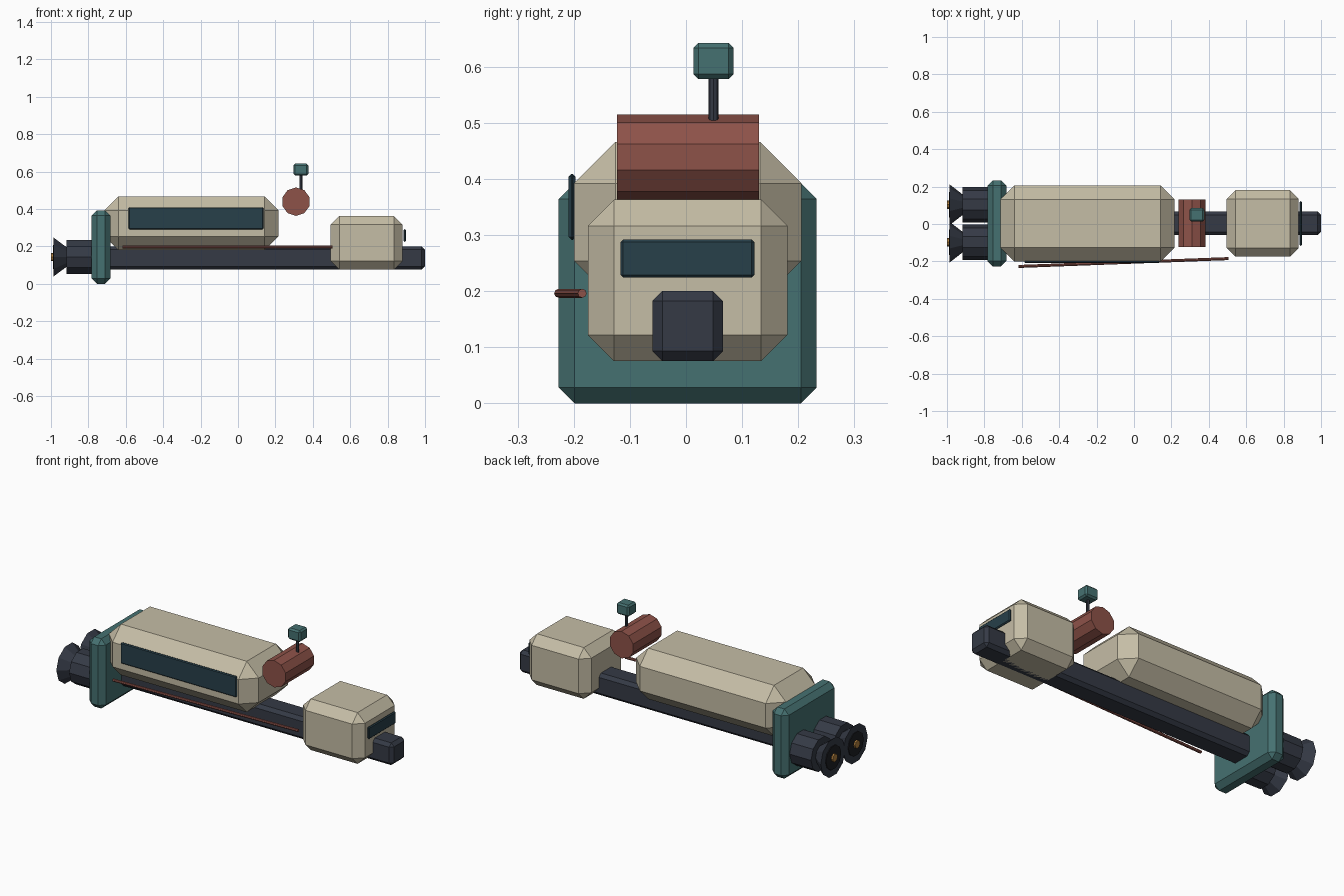
import bpy
import bmesh
from mathutils import Vector, Matrix

if "Cube" in bpy.data.objects:
    bpy.data.objects.remove(bpy.data.objects["Cube"])


def material(name, rgb):
    m = bpy.data.materials.new(name)
    m.diffuse_color = (*rgb, 1)
    m.use_nodes = True
    m.node_tree.nodes["Principled BSDF"].inputs["Base Color"].default_value = m.diffuse_color
    return m


CREAM = material("cream", (0.56, 0.51, 0.38))
TEAL = material("teal", (0.06, 0.165, 0.165))
SLATE = material("slate", (0.035, 0.042, 0.06))
BLACK = material("black", (0.012, 0.013, 0.016))
GLASS = material("glass", (0.02, 0.05, 0.068))
RED = material("red", (0.27, 0.085, 0.066))
AMBER = material("amber", (0.45, 0.22, 0.05))


def finish(name, bm, mat):
    me = bpy.data.meshes.new(name)
    bm.to_mesh(me)
    bm.free()
    me.materials.append(mat)
    ob = bpy.data.objects.new(name, me)
    bpy.context.collection.objects.link(ob)
    return ob


def box(name, lo, hi, chamfer, mat):
    """Chamfered box between two corners."""
    lo, hi = Vector(lo), Vector(hi)
    bm = bmesh.new()
    bmesh.ops.create_cube(bm, size=1, matrix=Matrix.Translation((lo + hi) / 2)
                          @ Matrix.Diagonal((*(hi - lo), 1)))
    ob = finish(name, bm, mat)
    b = ob.modifiers.new("chamfer", 'BEVEL')
    b.width = chamfer
    b.segments = 1
    return ob


def rod(name, a, b, r1, r2, sides, mat):
    """Capped cylinder or cone from a (radius r1) to b (radius r2)."""
    a, b = Vector(a), Vector(b)
    d = b - a
    rot = Vector((0, 0, 1)).rotation_difference(d).to_matrix().to_4x4()
    # align a vertex with the local y axis
    spin = Matrix.Rotation(1.5707963, 4, 'Z')
    bm = bmesh.new()
    bmesh.ops.create_cone(bm, cap_ends=True, segments=sides, radius1=r1, radius2=r2,
                          depth=d.length,
                          matrix=Matrix.Translation((a + b) / 2) @ rot @ spin)
    # make sure the polygon has the wanted roll: a vertex along z for y-axis rods, along y for x-axis rods
    axis = d.normalized()
    ref = Vector((0, 0, 1)) if abs(axis.y) > 0.9 else Vector((0, 1, 0))
    ref = (ref - axis * ref.dot(axis)).normalized()
    v = bm.verts[:][0].co - a
    v = (v - axis * v.dot(axis)).normalized()
    angle = v.angle(ref) * (1 if v.cross(ref).dot(axis) >= 0 else -1)
    bmesh.ops.rotate(bm, verts=bm.verts, cent=a, matrix=Matrix.Rotation(angle, 3, axis))
    return finish(name, bm, mat)


# Long central beam and rear bulkhead
box("spine_beam", (-0.70, -0.06, 0.075), (1.0, 0.066, 0.20), 0.018, SLATE)
box("rear_bulkhead", (-0.783, -0.227, 0.0), (-0.683, 0.233, 0.392), 0.028, TEAL)

# Cargo hull with side window
box("cargo_hull", (-0.714, -0.20, 0.18), (0.217, 0.206, 0.466), 0.074, CREAM)
box("side_window", (-0.585, -0.209, 0.291), (0.136, -0.197, 0.409), 0.005, GLASS)

# Cabin with front window
box("cabin", (0.495, -0.175, 0.075), (0.88, 0.181, 0.363), 0.047, CREAM)
box("front_window", (0.885, -0.117, 0.224), (0.897, 0.122, 0.292), 0.005, GLASS)

# Cross drum with sensor mast
rod("cross_drum", (0.31, -0.123, 0.439), (0.31, 0.13, 0.439), 0.076, 0.076, 10, RED)
rod("sensor_mast", (0.336, 0.049, 0.49), (0.336, 0.049, 0.60), 0.0085, 0.0085, 8, SLATE)
box("sensor_head", (0.297, 0.013, 0.578), (0.376, 0.085, 0.642), 0.009, TEAL)

# Side pipe, slightly angled
rod("side_pipe", (-0.618, -0.227, 0.196), (0.505, -0.185, 0.196), 0.008, 0.008, 8, RED)

# Twin engines: casing, flared bell, throat and glowing core
for side, y in (("left", 0.103), ("right", -0.097)):
    z = 0.143
    rod(f"engine_casing_{side}", (-0.916, y, z), (-0.77, y, z), 0.095, 0.095, 10, SLATE)
    rod(f"engine_bell_{side}", (-0.986, y, z), (-0.91, y, z), 0.109, 0.05, 10, SLATE)
    rod(f"engine_throat_{side}", (-0.99, y, z), (-0.98, y, z), 0.068, 0.068, 10, BLACK)
    rod(f"engine_core_{side}", (-1.0, y, z), (-0.98, y, z), 0.022, 0.022, 8, AMBER)
